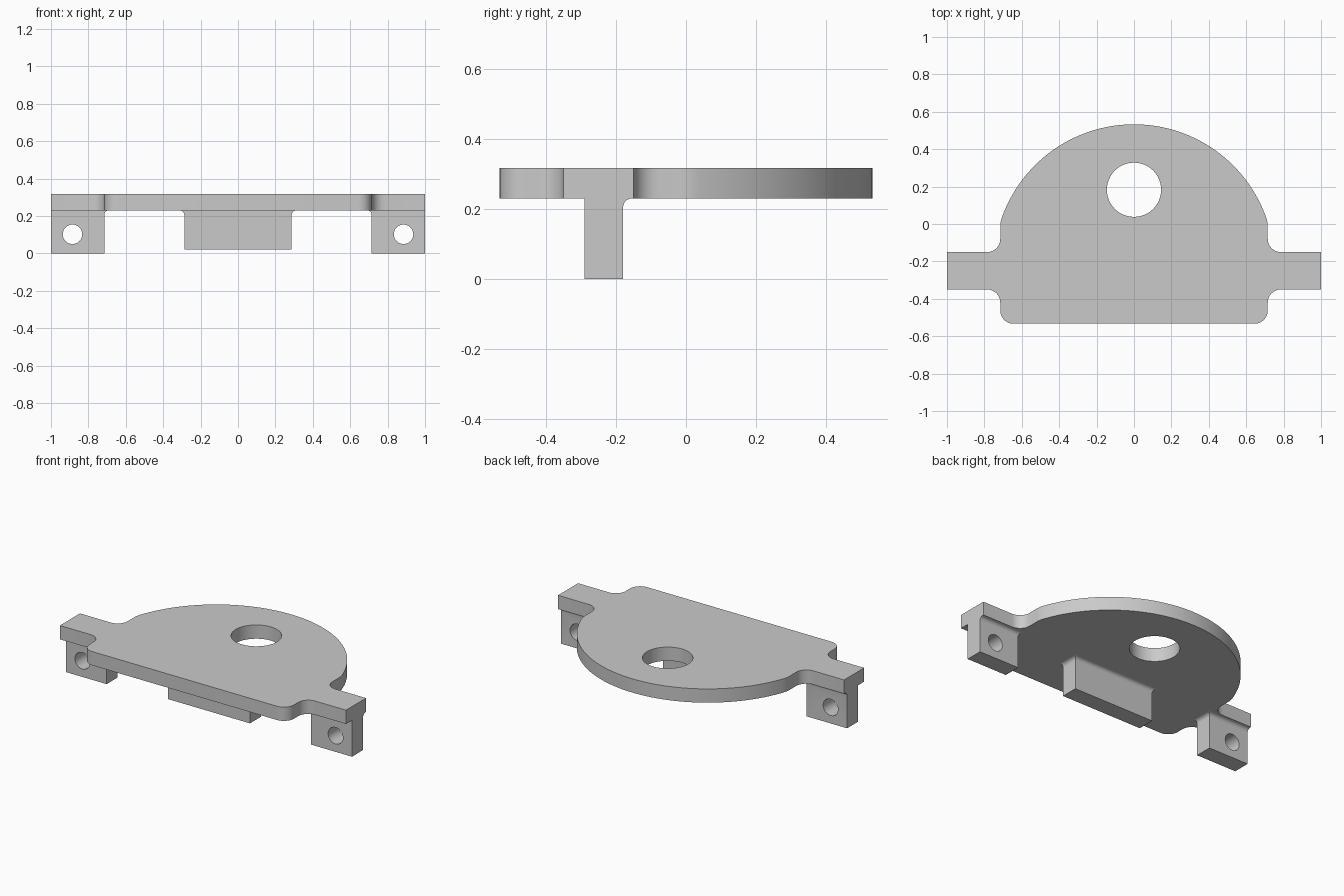
import bpy, bmesh
from math import sin, cos, pi, radians
from mathutils import Vector

if "Cube" in bpy.data.objects:
    bpy.data.objects.remove(bpy.data.objects["Cube"])

grey = bpy.data.materials.new("light_grey")
grey.use_nodes = True
grey.diffuse_color = (0.59, 0.59, 0.59, 1)
grey.node_tree.nodes["Principled BSDF"].inputs["Base Color"].default_value = grey.diffuse_color

PLATE_BOTTOM, PLATE_TOP = 0.23, 0.317
FRONT, BACK = -0.29, -0.18      # lug thickness
FLARE = 0.025                   # small fillet below the plate


def rounded(corners, steps=8):
    """Round each (x, y, radius) corner of a closed outline."""
    pts = []
    for i, (x, y, r) in enumerate(corners):
        p = Vector((x, y))
        if r == 0:
            pts.append(p)
            continue
        a = (Vector(corners[i - 1][:2]) - p).normalized()
        b = (Vector(corners[(i + 1) % len(corners)][:2]) - p).normalized()
        half = a.angle(b) / 2
        centre = p + (a + b).normalized() * r / sin(half)
        tangent = r * cos(half) / sin(half)
        start = (p + a * tangent - centre).normalized()
        end = (p + b * tangent - centre).normalized()
        for k in range(steps + 1):
            pts.append(centre + start.slerp(end, k / steps).normalized() * r)
    return pts


def loft(name, layers):
    """Join equal rings of points into a closed solid."""
    bm = bmesh.new()
    rings = [[bm.verts.new(p) for p in layer] for layer in layers]
    n = len(rings[0])
    bm.faces.new(rings[0])
    bm.faces.new(rings[-1])
    for low, high in zip(rings, rings[1:]):
        for i in range(n):
            j = (i + 1) % n
            bm.faces.new((low[i], low[j], high[j], high[i]))
    bmesh.ops.recalc_face_normals(bm, faces=bm.faces)
    mesh = bpy.data.meshes.new(name)
    bm.to_mesh(mesh)
    bm.free()
    mesh.materials.append(grey)
    obj = bpy.data.objects.new(name, mesh)
    bpy.context.collection.objects.link(obj)
    return obj


def activate(obj):
    bpy.ops.object.select_all(action='DESELECT')
    obj.select_set(True)
    bpy.context.view_layer.objects.active = obj


def drill(obj, centre, radius, rotation=(0, 0, 0)):
    """Cut a round through hole."""
    bpy.ops.mesh.primitive_cylinder_add(vertices=48, radius=radius, depth=0.5,
                                        location=centre, rotation=rotation)
    cutter = bpy.context.object
    cutter.hide_render = True
    cutter.data.materials.append(grey)
    mod = obj.modifiers.new("hole", 'BOOLEAN')
    mod.operation, mod.solver, mod.object = 'DIFFERENCE', 'EXACT', cutter
    activate(obj)
    bpy.ops.object.modifier_apply(modifier=mod.name)
    bpy.data.objects.remove(cutter)


def finish(obj):
    activate(obj)
    bpy.ops.object.shade_smooth_by_angle(angle=radians(30))


def lug(name, x0, x1, bottom, flare0, flare1):
    """Block under the plate, flaring out at the back and chosen sides."""
    levels = [(bottom, 0)]
    for k in range(7):
        t = k / 6 * pi / 2
        levels.append((PLATE_BOTTOM - FLARE * (1 - sin(t)), FLARE * (1 - cos(t))))
    layers = []
    for z, d in levels:
        a, b, y = x0 - d * flare0, x1 + d * flare1, BACK + d
        layers.append([(a, FRONT, z), (b, FRONT, z), (b, y, z), (a, y, z)])
    return loft(name, layers)


# Plate: rounded front, side arms and a large back arc
half = [(0.715, -0.533, 0.07), (0.715, -0.35, 0.07), (1, -0.35, 0),
        (1, -0.15, 0), (0.715, -0.15, 0.07), (0.715, 0.012, 0.15)]
R, CY = 0.75, -0.217
half += [(R * cos(a), CY + R * sin(a), 0)
         for a in (radians(21 + 69 * k / 24) for k in range(24))]
outline = half + [(0, CY + R, 0)] + [(-x, y, r) for x, y, r in reversed(half)]
points = rounded(outline)
plate = loft("plate", [[(p.x, p.y, z) for p in points] for z in (PLATE_BOTTOM, PLATE_TOP)])
drill(plate, (0, 0.183, 0.27), 0.145)
finish(plate)

# Central tab
finish(lug("centre_tab", -0.287, 0.287, 0.02, 1, 1))

# Drilled mounting lugs under the arms
for side, name in ((1, "left_lug"), (-1, "right_lug")):
    x0, x1 = sorted((side * 0.715, side))
    block = lug(name, x0, x1, 0, side > 0, side < 0)
    drill(block, (side * 0.885, -0.23, 0.102), 0.052, (pi / 2, 0, 0))
    finish(block)
